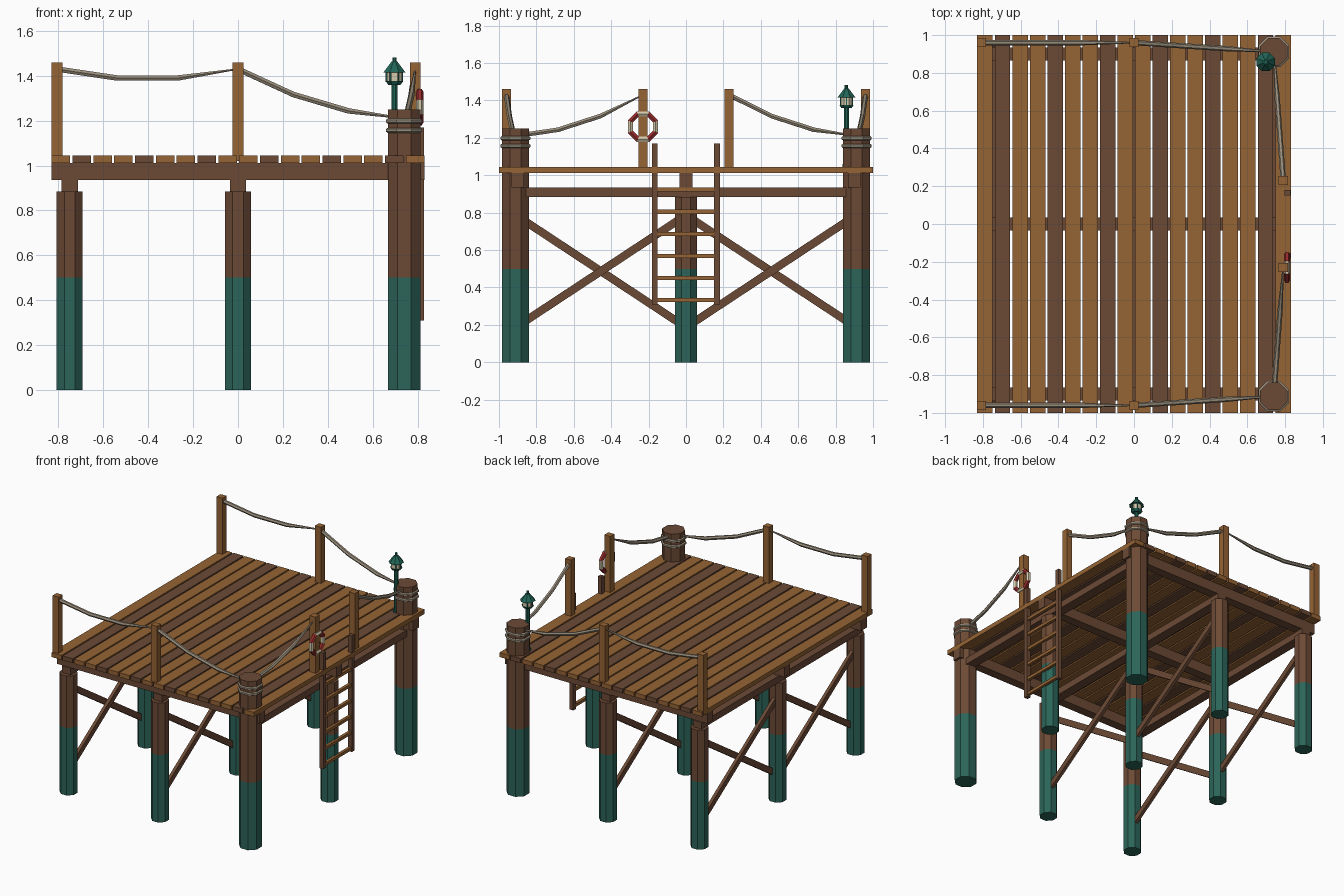
import bpy, bmesh, math
from mathutils import Vector, Matrix

if "Cube" in bpy.data.objects:
    bpy.data.objects.remove(bpy.data.objects["Cube"])

def mat(name, r, g, b):
    m = bpy.data.materials.new(name)
    m.diffuse_color = (r, g, b, 1)
    m.use_nodes = True
    m.node_tree.nodes["Principled BSDF"].inputs["Base Color"].default_value = m.diffuse_color
    return m

LIGHT = mat("light_wood", 0.30, 0.125, 0.035)
DARK = mat("dark_wood", 0.15, 0.068, 0.036)
GREEN = mat("algae_green", 0.025, 0.13, 0.10)
ROPE = mat("rope", 0.32, 0.27, 0.20)
RED = mat("red", 0.32, 0.025, 0.025)
CREAM = mat("cream", 0.65, 0.58, 0.40)
METAL = mat("green_metal", 0.015, 0.13, 0.095)

def finish(name, bm, *mats):
    bmesh.ops.recalc_face_normals(bm, faces=bm.faces)
    me = bpy.data.meshes.new(name)
    bm.to_mesh(me)
    bm.free()
    for m in mats:
        me.materials.append(m)
    ob = bpy.data.objects.new(name, me)
    bpy.context.collection.objects.link(ob)
    return ob

def box(name, m, c, s, rx=0):
    bm = bmesh.new()
    M = Matrix.Translation(c) @ Matrix.Rotation(rx, 4, 'X') @ Matrix.Diagonal((*s, 1))
    bmesh.ops.create_cube(bm, size=1, matrix=M)
    return finish(name, bm, m)

def prism(name, m, x, y, z0, z1, r0, r1=None, n=8):
    bm = bmesh.new()
    M = Matrix.Translation((x, y, (z0 + z1) / 2)) @ Matrix.Rotation(math.pi / n, 4, 'Z')
    bmesh.ops.create_cone(bm, cap_ends=True, segments=n, radius1=r0,
                          radius2=r0 if r1 is None else r1, depth=z1 - z0, matrix=M)
    return finish(name, bm, m)

def ring(name, mats, c, R, r, n, k, M=Matrix(), pick=lambda i: 0):
    bm = bmesh.new()
    rows = []
    for i in range(n):
        a = 2 * math.pi * (i + 0.5) / n
        row = []
        for j in range(k):
            b = 2 * math.pi * (j + 0.5) / k
            d = R + r * math.cos(b)
            p = Vector((d * math.cos(a), d * math.sin(a), r * math.sin(b)))
            row.append(bm.verts.new(Vector(c) + M @ p))
        rows.append(row)
    for i in range(n):
        for j in range(k):
            A, B = rows[i], rows[(i + 1) % n]
            f = bm.faces.new((A[j], B[j], B[(j + 1) % k], A[(j + 1) % k]))
            f.material_index = pick(i)
    return finish(name, bm, *mats)

def rope(name, a, b, sag=0.045, n=3, r=0.014):
    # sagging tube, thin at its far end
    a, b = Vector(a), Vector(b)
    bm = bmesh.new()
    side = (b - a).cross(Vector((0, 0, 1))).normalized()
    up = side.cross(b - a).normalized()
    rows = []
    for i in range(n + 1):
        t = i / n
        p = a.lerp(b, t) - Vector((0, 0, 4 * sag * t * (1 - t)))
        q = r if i < n else r * 0.25
        rows.append([bm.verts.new(p + q * (math.cos(w) * side + math.sin(w) * up))
                     for w in [math.pi / 3 * j for j in range(6)]])
    for A, B in zip(rows, rows[1:]):
        for j in range(6):
            bm.faces.new((A[j], B[j], B[(j + 1) % 6], A[(j + 1) % 6]))
    bm.faces.new(rows[0])
    bm.faces.new(rows[-1])
    return finish(name, bm, ROPE)

# deck planks
for i in range(18):
    box("deck_plank", DARK if i % 3 == 1 else LIGHT,
        (-0.789 + i * 1.578 / 17, 0, 1.0275), (0.082, 2.0, 0.033))

# stringers along x and cap beams along y
for y in (-0.9, 0, 0.9):
    box("stringer", DARK, (0, y, 0.973), (1.66, 0.067, 0.076))
for x in (-0.75, 0, 0.75):
    box("cap_beam", DARK, (x, 0, 0.91), (0.072, 1.88, 0.05))

# piles, with tall mooring piles at the two right corners
for x in (-0.75, 0, 0.75):
    for y in (-0.912, 0, 0.912):
        tall = x > 0 and y != 0
        px, r, top = (0.74, 0.0785, 1.25) if tall else (x, 0.0625, 0.885)
        prism("pile_lower", GREEN, px, y, 0, 0.5, r)
        prism("pile_upper", DARK, px, y, 0.5, top, r)
        if tall:
            for z in (1.157, 1.198):
                ring("rope_wrap", [ROPE], (px, y, z), 0.077, 0.012, 8, 6)

# cross braces
L, ang = math.hypot(0.91, 0.6), math.atan2(0.6, 0.91)
for x in (-0.75, 0):
    for y in (-0.455, 0.455):
        for s in (-1, 1):
            box("cross_brace", DARK, (x + s * 0.012, y, 0.487), (0.024, L, 0.043), s * ang)

# railing posts and ropes, both sides
for s in (-1, 1):
    for x, y in ((-0.807, 0.96), (0, 0.96), (0.79, 0.23)):
        box("rail_post", LIGHT, (x, s * y, 1.24), (0.048, 0.048, 0.44))
    rope("rail_rope", (-0.807, s * 0.96, 1.43), (0, s * 0.96, 1.43))
    rope("rail_rope", (0, s * 0.96, 1.43), (0.74, s * 0.912, 1.21))
    ends = [(0.74, s * 0.912, 1.21), (0.79, s * 0.23, 1.43)]
    rope("side_rope", *(ends if s < 0 else ends[::-1]))

# ladder
for y in (-0.168, 0.166):
    box("ladder_rail", DARK, (0.813, y, 0.74), (0.03, 0.03, 0.86))
for i in range(6):
    box("ladder_rung", LIGHT, (0.813, 0, 0.333 + i * 0.118), (0.022, 0.32, 0.022))

# life ring
ring("life_ring", [RED, CREAM], (0.81, -0.23, 1.26), 0.073, 0.017, 8, 6,
     Matrix.Rotation(math.pi / 2, 3, 'Y'), lambda i: i % 2)

# lantern on its pole
lx, ly = 0.697, 0.858
prism("lantern_foot", METAL, lx, ly, 1.04, 1.06, 0.022)
prism("lantern_pole", METAL, lx, ly, 1.04, 1.365, 0.014)
prism("lantern_base", METAL, lx, ly, 1.36, 1.376, 0.030, 0.042)
prism("lantern_glass", CREAM, lx, ly, 1.376, 1.42, 0.036)
for i in range(6):
    a = math.pi / 3 * i
    prism("lantern_bar", METAL, lx + 0.036 * math.cos(a), ly + 0.036 * math.sin(a),
          1.372, 1.42, 0.004, n=4)
prism("lantern_roof", METAL, lx, ly, 1.415, 1.463, 0.053, 0.014)
prism("lantern_finial", METAL, lx, ly, 1.463, 1.482, 0.010)
